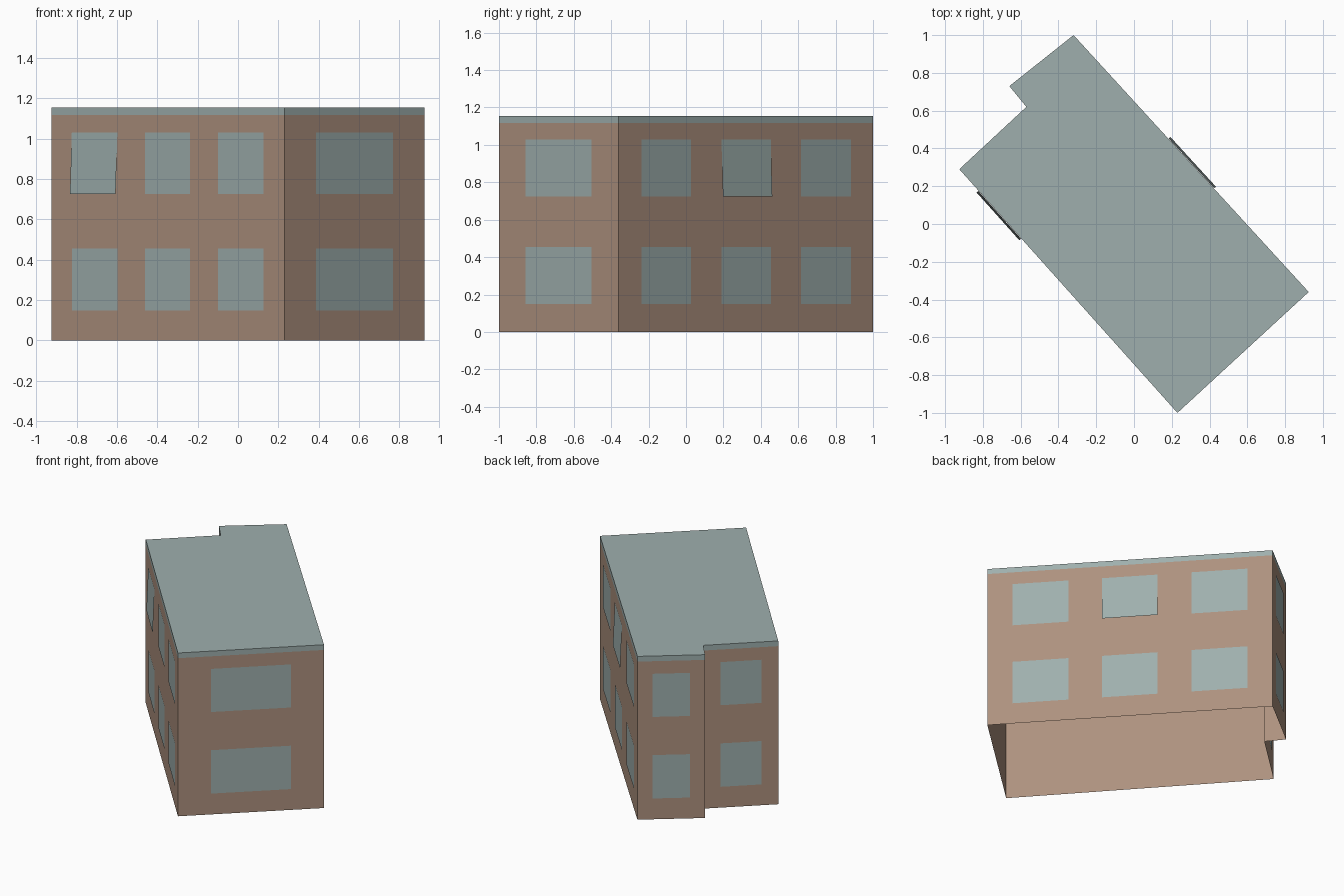
import bpy
from mathutils import Vector

cube = bpy.data.objects.get("Cube")
if cube:
    bpy.data.objects.remove(cube, do_unlink=True)


def make_material(name, rgb):
    mat = bpy.data.materials.new(name)
    mat.use_nodes = True
    color = (*rgb, 1.0)
    mat.diffuse_color = color
    bsdf = mat.node_tree.nodes["Principled BSDF"]
    bsdf.inputs["Base Color"].default_value = color
    bsdf.inputs["Roughness"].default_value = 0.8
    return mat


brown = make_material("brown wall", (0.42, 0.285, 0.21))
teal = make_material("grey teal", (0.345, 0.43, 0.42))


def make_object(name, verts, faces, mat):
    mesh = bpy.data.meshes.new(name)
    mesh.from_pydata(verts, [], faces)
    mesh.materials.append(mat)
    obj = bpy.data.objects.new(name, mesh)
    bpy.context.collection.objects.link(obj)
    return obj


# Counter-clockwise plan, starting at the front corner
plan = [Vector(p) for p in ((0.23, -1.0), (0.925, -0.36), (-0.32, 1.0),
                            (-0.66, 0.73), (-0.57, 0.62), (-0.925, 0.29))]
count = len(plan)
EAVES, TOP = 1.118, 1.155


def band(name, low, high, mat, capped):
    """Upright ring of walls along the plan, with an optional top."""
    verts = [(p.x, p.y, z) for z in (low, high) for p in plan]
    faces = [(i, (i + 1) % count, (i + 1) % count + count, i + count)
             for i in range(count)]
    if capped:
        faces.append(tuple(range(count, 2 * count)))
    return make_object(name, verts, faces, mat)


# Shell is open underneath
band("walls", 0.0, EAVES, brown, False)
band("flat_roof", EAVES, TOP, teal, True)


# Window panes: plates just in front of a wall, optionally tilted out at the sill
def window(name, wall, start, end, low, high, tilt=0.0):
    a, b = plan[wall], plan[(wall + 1) % count]
    along = (b - a).normalized()
    out = Vector((along.y, -along.x))
    verts = []
    for t, z, push in ((start, low, tilt), (end, low, tilt),
                       (end, high, 0), (start, high, 0)):
        p = a.lerp(b, t) + out * (0.002 + push)
        verts.append((p.x, p.y, z))
    make_object(name, verts, [(0, 1, 2, 3)], teal)


three = [(0.088, 0.284), (0.403, 0.597), (0.716, 0.912)]
one = [(0.225, 0.775)]
layout = {0: ("front_end", one), 1: ("left_side", three), 2: ("back_wing", one),
          4: ("back_end", one), 5: ("right_side", three)}
floors = {"lower": (0.148, 0.455), "upper": (0.725, 1.03)}
ajar = {("left_side", "upper", 1), ("right_side", "upper", 0)}

for wall, (side, spans) in layout.items():
    for floor, (low, high) in floors.items():
        for i, (start, end) in enumerate(spans):
            tilt = 0.012 if (side, floor, i) in ajar else 0.0
            window(f"{side}_{floor}_window_{i + 1}", wall, start, end, low, high, tilt)
